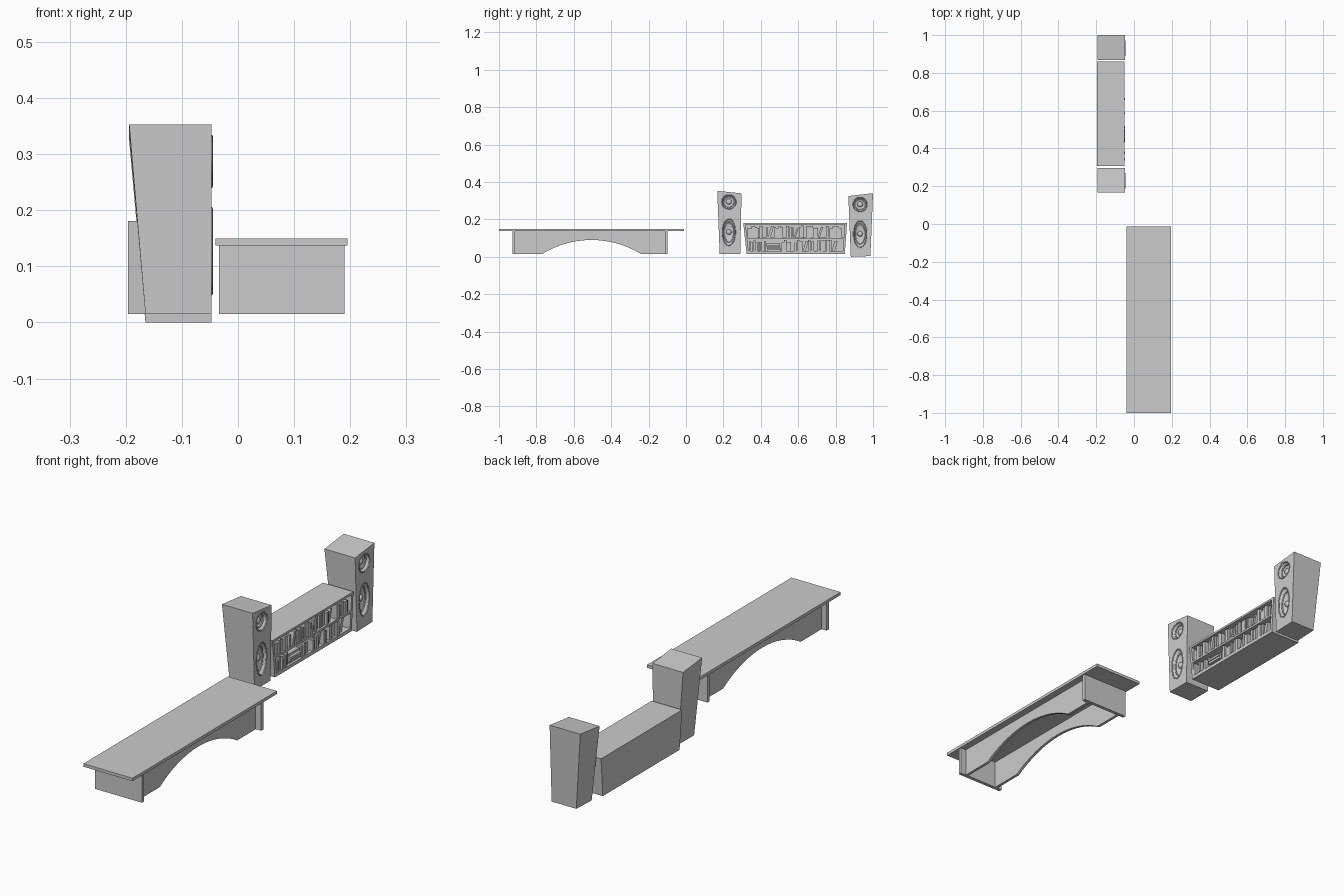
import bpy, bmesh, math, random
from mathutils import Matrix, Vector

if "Cube" in bpy.data.objects:
    bpy.data.objects.remove(bpy.data.objects["Cube"])

random.seed(4)


def finish(bm, name):
    bmesh.ops.recalc_face_normals(bm, faces=bm.faces)
    me = bpy.data.meshes.new(name)
    bm.to_mesh(me)
    bm.free()
    ob = bpy.data.objects.new(name, me)
    bpy.context.collection.objects.link(ob)
    return ob


def loft(bm, ring_a, ring_b):
    a = [bm.verts.new(p) for p in ring_a]
    b = [bm.verts.new(p) for p in ring_b]
    bm.faces.new(a)
    bm.faces.new(b[::-1])
    for i in range(len(a)):
        j = (i + 1) % len(a)
        bm.faces.new((a[i], a[j], b[j], b[i]))


def prism(name, yz, x0, x1):
    bm = bmesh.new()
    loft(bm, [(x0, y, z) for y, z in yz], [(x1, y, z) for y, z in yz])
    return finish(bm, name)


def rect(y0, y1, z0, z1):
    return [(y0, z0), (y1, z0), (y1, z1), (y0, z1)]


def ellipsoid(name, loc, size):
    bm = bmesh.new()
    bmesh.ops.create_uvsphere(
        bm, u_segments=32, v_segments=16, radius=1,
        matrix=Matrix.Translation(loc) @ Matrix.Diagonal((*size, 1))
        @ Matrix.Rotation(math.pi / 2, 4, 'Y'))
    for f in bm.faces:
        f.smooth = True
    return finish(bm, name)


def ring(name, loc, ry, rz, r):
    # raised oval surround facing +x
    n, m = 40, 8
    bm = bmesh.new()
    vs = []
    for i in range(n):
        a = math.tau * i / n
        for j in range(m):
            b = math.tau * j / m
            k = r * math.cos(b)
            vs.append(bm.verts.new((loc[0] + r * math.sin(b),
                                    loc[1] + (ry + k) * math.cos(a),
                                    loc[2] + (rz + k) * math.sin(a))))
    for i in range(n):
        for j in range(m):
            i2, j2 = (i + 1) % n, (j + 1) % m
            bm.faces.new([vs[p] for p in (i * m + j, i2 * m + j, i2 * m + j2, i * m + j2)]).smooth = True
    return finish(bm, name)


# Table: top, two end panels, two inset arched rails
prism("table_top", rect(-1.0, -0.012, 0.137, 0.15), -0.04, 0.195)
prism("table_end_front", rect(-0.928, -0.913, 0.015, 0.137), -0.034, 0.19)
prism("table_end_back", rect(-0.113, -0.098, 0.015, 0.137), -0.034, 0.19)
half, rise, yc = 0.265, 0.075, -0.505
rad = (half ** 2 + rise ** 2) / (2 * rise)
sweep = math.asin(half / rad)
arch = []
for i in range(17):
    a = -sweep + 2 * sweep * i / 16
    arch.append((yc + rad * math.sin(a), 0.015 + rise - rad + rad * math.cos(a)))
rail = [(-0.915, 0.137), (-0.915, 0.015)] + arch + [(-0.111, 0.015), (-0.111, 0.137)]
prism("table_rail_right", rail, 0.152, 0.164)
prism("table_rail_left", rail, -0.010, 0.002)


# Speakers: tapered cabinets with two scooped drivers
def speaker(tag, bottom, top, yc, tweeter_z, woofer_z):
    xf = -0.047
    bm = bmesh.new()
    quad = bottom + top[::-1]
    loft(bm, [(xf, y, z) for y, z in quad],
         [(-0.165 if i < 2 else -0.194, y, z) for i, (y, z) in enumerate(quad)])
    cab = finish(bm, tag + "_cabinet")
    for part, z, ry, rz in (("tweeter", tweeter_z, 0.038, 0.038),
                            ("woofer", woofer_z, 0.035, 0.071)):
        cut = ellipsoid("cutter", (xf, yc, z), (0.022, ry, rz))
        mod = cab.modifiers.new("scoop", 'BOOLEAN')
        mod.operation, mod.object, mod.solver = 'DIFFERENCE', cut, 'EXACT'
        bpy.context.view_layer.objects.active = cab
        bpy.ops.object.modifier_apply(modifier=mod.name)
        bpy.data.objects.remove(cut)
        ring(f"{tag}_{part}_surround", (xf - 0.001, yc, z), ry, rz, 0.003)
        ring(f"{tag}_{part}_inner_ring", (xf - 0.014, yc, z), ry * 0.75, rz * 0.75, 0.003)
        ellipsoid(f"{tag}_{part}_dome", (xf - 0.022, yc, z), (0.012, ry * 0.4, ry * 0.4))


speaker("speaker_front", [(0.18, 0.015), (0.29, 0.015)],
        [(0.167, 0.353), (0.297, 0.339)], 0.229, 0.294, 0.132)
speaker("speaker_back", [(0.881, 0.0), (0.986, 0.004)],
        [(0.868, 0.325), (1.0, 0.34)], 0.931, 0.28, 0.122)

# Bookcase: tapered carcass with two shelves
X0, X1, ZB, ZT = -0.196, -0.05, 0.015, 0.181


def left(z):
    return 0.324 + (0.306 - 0.324) * (z - ZB) / (ZT - ZB)


def right(z):
    return 0.849 + (0.861 - 0.849) * (z - ZB) / (ZT - ZB)


def slab(z0, z1):
    return [(left(z0), z0), (right(z0), z0), (right(z1), z1), (left(z1), z1)]


prism("bookcase_back", slab(ZB, ZT), X0, -0.15)
for name, z0, z1 in (("bottom", ZB, 0.03), ("middle_shelf", 0.095, 0.104), ("top", 0.172, ZT)):
    prism("bookcase_" + name, slab(z0, z1), -0.15, X1)
t = 0.012
prism("bookcase_side_front", [(left(ZB), ZB), (left(ZB) + t, ZB),
                              (left(ZT) + t, ZT), (left(ZT), ZT)], -0.15, X1)
prism("bookcase_side_back", [(right(ZB) - t, ZB), (right(ZB), ZB),
                             (right(ZT), ZT), (right(ZT) - t, ZT)], -0.15, X1)


# Books: upright, a few leaning, with one flat stack
def book(bm, yz):
    xf = random.uniform(-0.062, -0.047)
    loft(bm, [(xf, y, z) for y, z in yz], [(-0.15, y, z) for y, z in yz])


def fill_row(name, base, room, stack_at):
    bm = bmesh.new()
    y, end, n, stacked = left(base) + 0.014, right(base) - 0.014, 0, False
    while y < end - 0.016:
        n += 1
        if stack_at and y > stack_at and not stacked:
            for k in range(4):
                o = random.uniform(0, 0.008)
                book(bm, rect(y + o, y + 0.072 + o, base + k * 0.011, base + k * 0.011 + 0.01))
            y, stacked = y + 0.084, True
            continue
        w = random.uniform(0.009, 0.017)
        h = random.uniform(0.72, 0.95) * room
        lean = 0.016 if n % 8 == 0 and y < end - 0.05 else 0
        book(bm, [(y, base), (y + w, base), (y + w + lean, base + h), (y + lean, base + h)])
        y += w + lean + 0.001
        if n % 6 == 0:
            y += random.uniform(0.008, 0.02)
    return finish(bm, name)


fill_row("upper_books", 0.104, 0.066, None)
fill_row("lower_books", 0.03, 0.064, 0.425)
